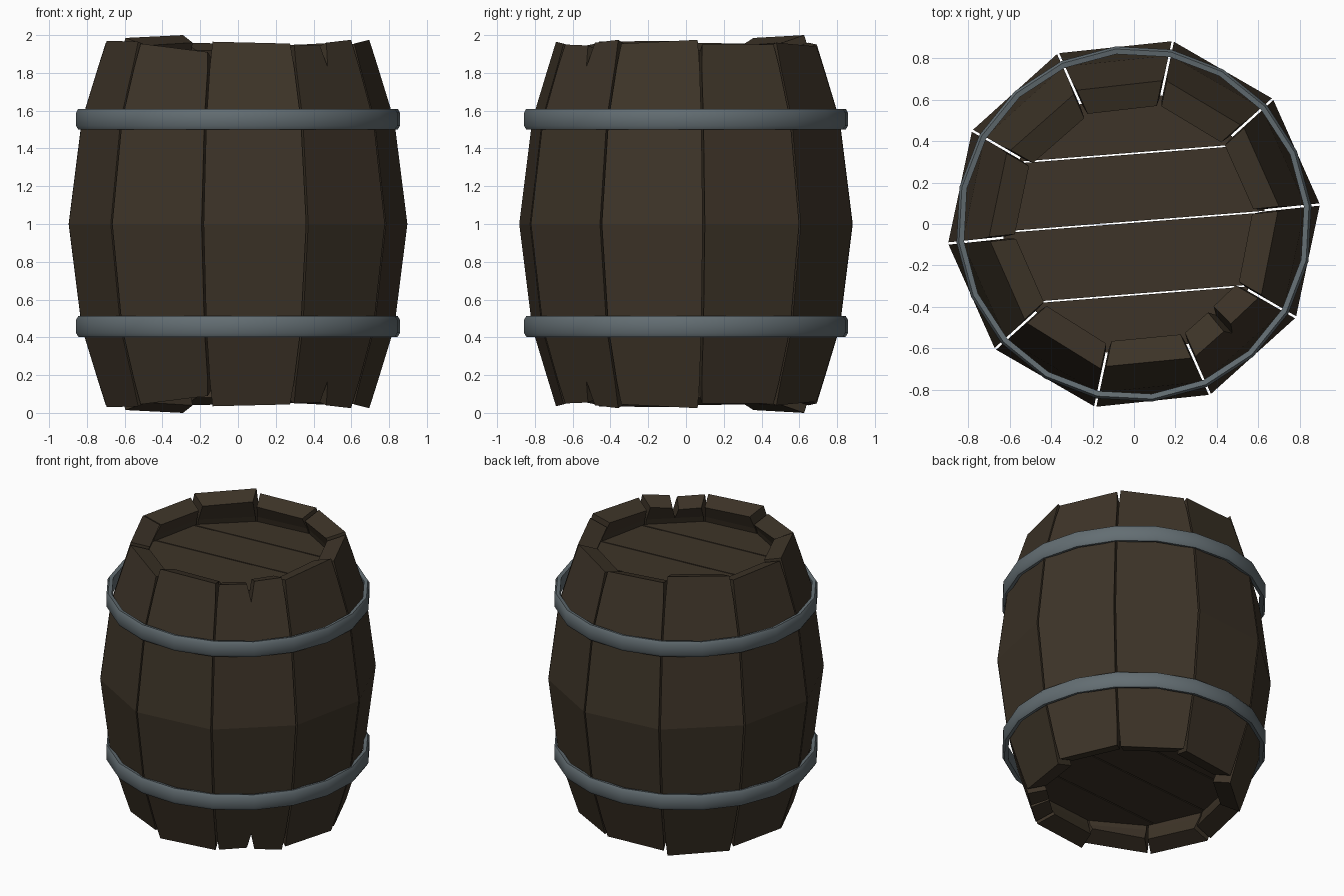
import bpy, bmesh, math

if "Cube" in bpy.data.objects:
    bpy.data.objects.remove(bpy.data.objects["Cube"])

def material(name, rgb):
    m = bpy.data.materials.new(name)
    m.diffuse_color = (*rgb, 1)
    m.use_nodes = True
    m.node_tree.nodes["Principled BSDF"].inputs["Base Color"].default_value = m.diffuse_color
    return m

WOOD = material("dark_wood", (0.047, 0.034, 0.021))
IRON = material("grey_iron", (0.125, 0.155, 0.17))
MID = 1.0
N = 10
START = math.radians(6)
STEP = 2 * math.pi / N
THICK = 0.125

def finish(bm, name, mat):
    bmesh.ops.recalc_face_normals(bm, faces=bm.faces[:])
    me = bpy.data.meshes.new(name)
    bm.to_mesh(me)
    bm.free()
    ob = bpy.data.objects.new(name, me)
    me.materials.append(mat)
    bpy.context.collection.objects.link(ob)
    return ob

def corner_radius(z):
    """Bulging barrel profile, symmetric about mid height."""
    d = abs(z - MID)
    if d < 0.55:
        return 0.903 - 0.07 * d / 0.55
    return 0.833 - 0.13 * (d - 0.55) / 0.42

def board(bm, k, tops, u_of_row):
    """One stave (or half): u runs -1..1 across the flat, u_of_row gives its two edges."""
    a0 = START + (k + 0.5) * STEP
    ca, sa = math.cos(a0), math.sin(a0)
    rings = []
    for d in (-1, -0.83, -0.55, 0, 0.55, 0.83, 1):
        ends = u_of_row(abs(d))
        ring = []
        for inner in (0, 1):
            for i in ((0, 1) if not inner else (1, 0)):
                end = abs(d) == 1
                h = tops[i] - MID if end else abs(d)
                z = MID + math.copysign(h, d) if d else MID
                r = corner_radius(z) - THICK * inner
                if end and inner:
                    z -= math.copysign(0.04, d)
                gap = 0.012 if end else 0.006
                half = r * math.sin(STEP / 2) - gap
                x, y = r * math.cos(STEP / 2), half * ends[i]
                ring.append(bm.verts.new((x * ca - y * sa, x * sa + y * ca, z)))
        rings.append(ring)
    for a, b in zip(rings, rings[1:]):
        for i in range(4):
            j = (i + 1) % 4
            bm.faces.new((a[i], a[j], b[j], b[i]))
    bm.faces.new(rings[0])
    bm.faces.new(rings[-1])

# staves: uneven end heights at both edges, counter-clockwise from the right
TOPS = [(1.95, 1.95), (1.96, 1.94), (1.95, 1.96), (2.0, 1.985), (1.955, 1.96),
        (1.97, 1.965), (1.955, 1.91), (1.965, 1.955), (1.95, 1.975), (1.955, 1.975)]
SPLIT = 8
for k, tops in enumerate(TOPS):
    bm = bmesh.new()
    if k == SPLIT:  # cracked stave: V notch at both ends
        notch = lambda d: 0.12 if d == 1 else 0
        board(bm, k, (tops[0], 1.945), lambda d: (-1, -notch(d)))
        board(bm, k, (1.96, tops[1]), lambda d: (notch(d), 1))
    else:
        board(bm, k, tops, lambda d: (-1, 1))
    finish(bm, f"stave_{k + 1}", WOOD)

# lids: four planks each, clipped from a ten-sided disc
ROT = math.radians(4.5)
nx, ny = -math.sin(ROT), math.cos(ROT)
CUTS = (-0.8, -0.34, 0.01, 0.34, 0.8)
for side, zc in (("top", 1.76), ("bottom", 0.24)):
    for p in range(4):
        bm = bmesh.new()
        loop = [bm.verts.new((0.635 * math.cos(START + i * STEP),
                              0.635 * math.sin(START + i * STEP), zc - 0.03)) for i in range(N)]
        f = bm.faces.new(loop)
        ext = bmesh.ops.extrude_face_region(bm, geom=[f])["geom"]
        for v in ext:
            if isinstance(v, bmesh.types.BMVert):
                v.co.z += 0.06
        for off, s in ((CUTS[p] + 0.004, -1), (CUTS[p + 1] - 0.004, 1)):
            geom = bm.verts[:] + bm.edges[:] + bm.faces[:]
            bmesh.ops.bisect_plane(bm, geom=geom, plane_co=(nx * off, ny * off, 0),
                                   plane_no=(nx * s, ny * s, 0), clear_outer=True)
            bmesh.ops.holes_fill(bm, edges=[e for e in bm.edges if e.is_boundary])
        finish(bm, f"{side}_lid_plank_{p + 1}", WOOD)

# iron hoops: bevelled section swept round twenty sides
SECTION = [(0.825, -0.05), (0.85, -0.055), (0.862, -0.035),
           (0.862, 0.035), (0.85, 0.055), (0.825, 0.05)]
for name, zc in (("upper_hoop", 1.555), ("lower_hoop", 0.458)):
    bm = bmesh.new()
    rings = []
    for i in range(20):
        a = START + i * STEP / 2
        rings.append([bm.verts.new((r * math.cos(a), r * math.sin(a), zc + z)) for r, z in SECTION])
    for i in range(20):
        a, b = rings[i], rings[(i + 1) % 20]
        for j in range(6):
            m = (j + 1) % 6
            bm.faces.new((a[j], b[j], b[m], a[m]))
    ob = finish(bm, name, IRON)
    bpy.ops.object.select_all(action='DESELECT')
    ob.select_set(True)
    bpy.context.view_layer.objects.active = ob
    bpy.ops.object.shade_smooth_by_angle(angle=math.radians(35))
